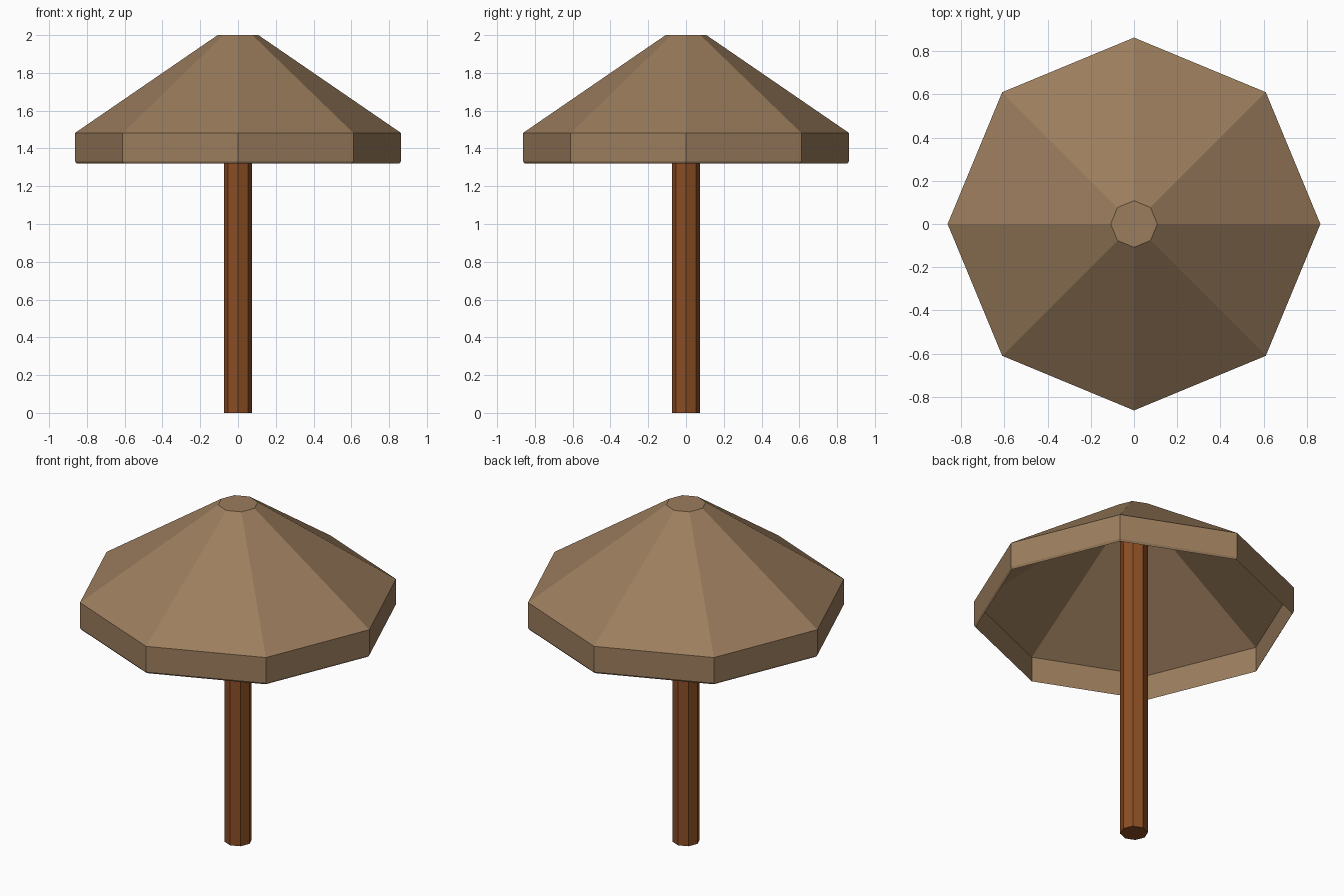
import bpy, bmesh, math

if "Cube" in bpy.data.objects:
    bpy.data.objects.remove(bpy.data.objects["Cube"])

SIDES = 8

def material(name, rgb):
    m = bpy.data.materials.new(name)
    m.diffuse_color = (*rgb, 1)
    m.use_nodes = True
    m.node_tree.nodes["Principled BSDF"].inputs["Base Color"].default_value = m.diffuse_color
    return m

def lathe(name, profile, mat):
    """Spin an (r, z) profile into an octagonal solid, capping both ends."""
    bm = bmesh.new()
    rings = []
    for r, z in profile:
        rings.append([bm.verts.new((r * math.cos(a), r * math.sin(a), z))
                      for a in (2 * math.pi * i / SIDES for i in range(SIDES))])
    for lo, hi in zip(rings, rings[1:]):
        for i in range(SIDES):
            j = (i + 1) % SIDES
            bm.faces.new((lo[i], lo[j], hi[j], hi[i]))
    bm.faces.new(rings[0])
    bm.faces.new(rings[-1])
    bmesh.ops.recalc_face_normals(bm, faces=bm.faces)
    me = bpy.data.meshes.new(name)
    bm.to_mesh(me)
    bm.free()
    me.materials.append(mat)
    ob = bpy.data.objects.new(name, me)
    bpy.context.collection.objects.link(ob)
    return ob

canvas = material("tan canvas", (0.328, 0.205, 0.109))
wood = material("brown wood", (0.258, 0.076, 0.017))

# Hollow canopy with a hanging valance: outer skin down, inner skin back up
lathe("canopy", [(0.108, 2.0), (0.863, 1.482), (0.863, 1.332), (0.855, 1.32),
                 (0.855, 1.47), (0.105, 1.985)], canvas)

# Pole
lathe("pole", [(0.075, 0.0), (0.075, 1.985)], wood)
